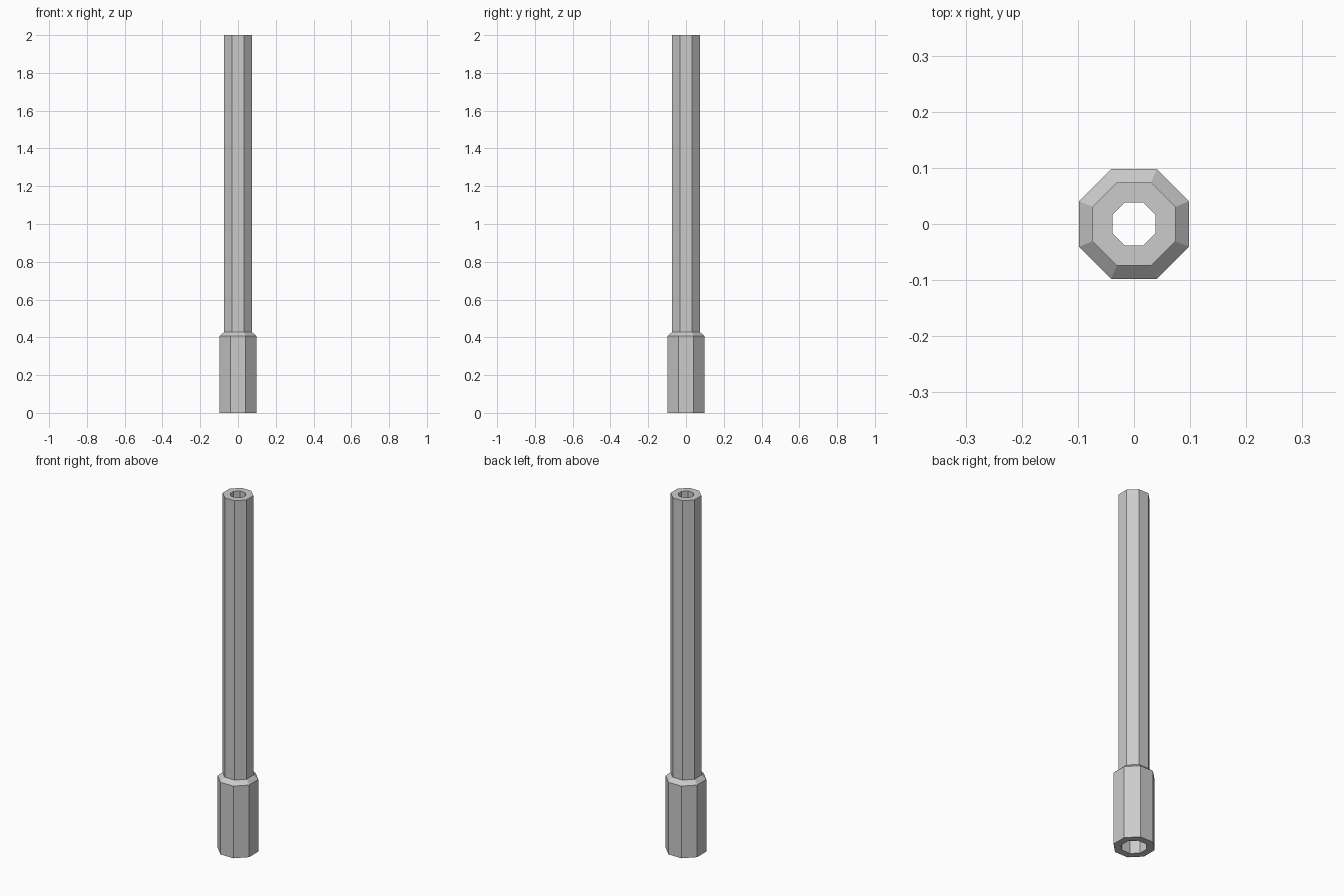
import bpy
import bmesh
from math import cos, sin, pi

SIDES = 8

cube = bpy.data.objects.get("Cube")
if cube:
    bpy.data.objects.remove(cube, do_unlink=True)

# Plain grey metal
grey = bpy.data.materials.new("grey_metal")
grey.use_nodes = True
colour = (0.6, 0.6, 0.6, 1)
grey.diffuse_color = colour
grey.node_tree.nodes["Principled BSDF"].inputs["Base Color"].default_value = colour


def lathe_closed(name, profile):
    """Sweep a closed (flat radius, height) profile round z, with flats on the axes."""
    bm = bmesh.new()
    rings = []
    for flat, z in profile:
        r = flat / cos(pi / SIDES)
        angles = [(i + 0.5) * 2 * pi / SIDES for i in range(SIDES)]
        rings.append([bm.verts.new((r * cos(a), r * sin(a), z)) for a in angles])
    for lower, upper in zip(rings, rings[1:] + rings[:1]):
        for i in range(SIDES):
            j = (i + 1) % SIDES
            bm.faces.new((lower[i], lower[j], upper[j], upper[i]))
    bmesh.ops.recalc_face_normals(bm, faces=bm.faces)
    mesh = bpy.data.meshes.new(name)
    bm.to_mesh(mesh)
    bm.free()
    mesh.materials.append(grey)
    obj = bpy.data.objects.new(name, mesh)
    bpy.context.collection.objects.link(obj)
    return obj


# Hollow tube: thick sleeve, bevelled shoulder, long barrel, then the bore back down
lathe_closed("octagonal_tube", [
    (0.098, 0), (0.098, 0.406), (0.074, 0.428), (0.074, 2),
    (0.0385, 2), (0.0385, 0.41), (0.061, 0.39), (0.061, 0),
])
